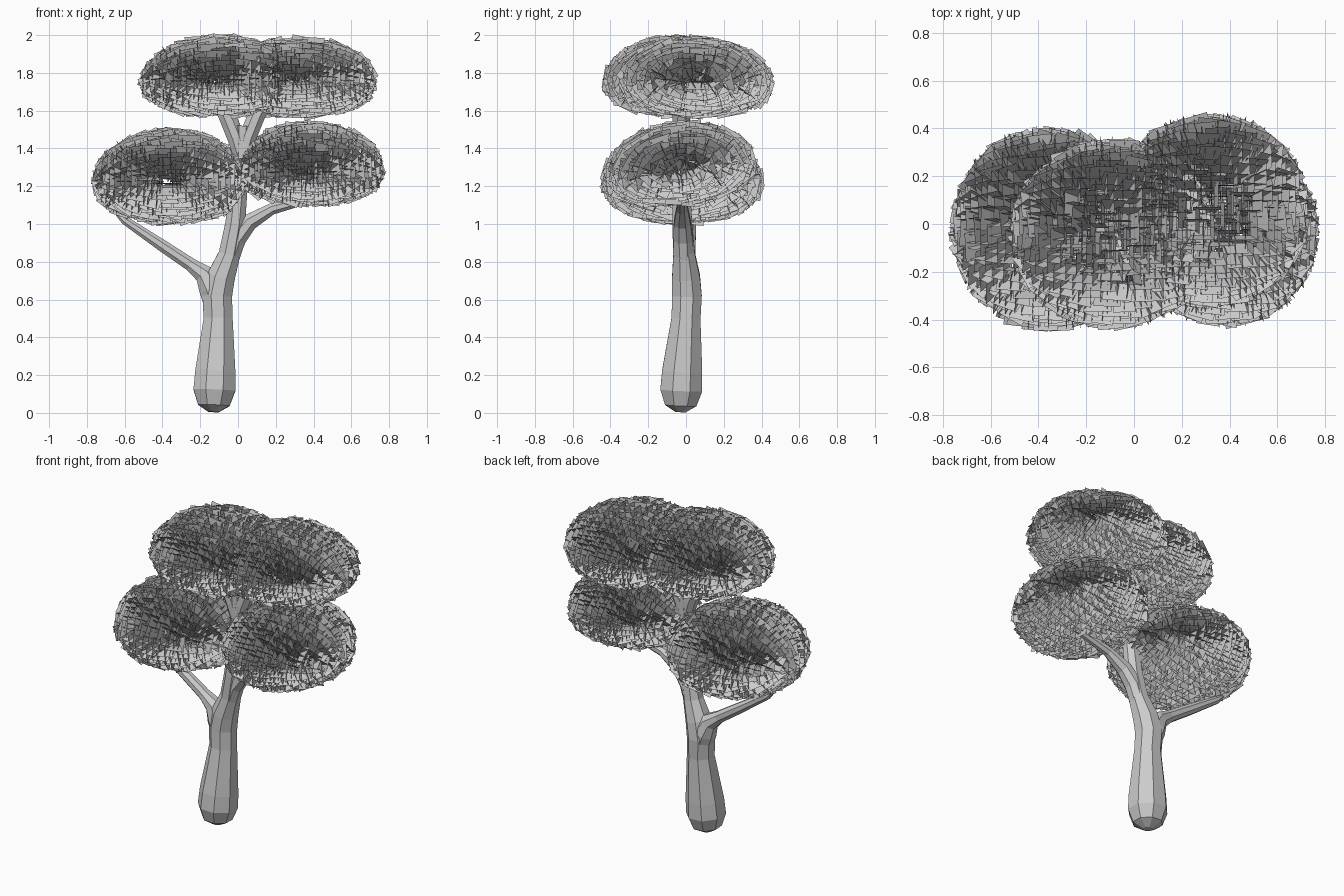
import bpy, bmesh, math, random
from mathutils import Vector, Matrix

if "Cube" in bpy.data.objects:
    bpy.data.objects.remove(bpy.data.objects["Cube"])

random.seed(4)


def make_object(name, bm):
    mesh = bpy.data.meshes.new(name)
    bm.to_mesh(mesh)
    bm.free()
    obj = bpy.data.objects.new(name, mesh)
    bpy.context.collection.objects.link(obj)
    return obj


def limb(name, path, sides=8):
    """Faceted tube through (x, y, z, radius) stations."""
    bm = bmesh.new()
    pts = [Vector(p[:3]) for p in path]
    rings = []
    for i, p in enumerate(pts):
        d = (pts[min(i + 1, len(pts) - 1)] - pts[max(i - 1, 0)]).normalized()
        u = Vector((0, 1, 0)).cross(d).normalized()
        v = d.cross(u)
        r = path[i][3]
        rings.append([bm.verts.new(p + r * (u * math.cos(a) + v * math.sin(a)))
                      for a in [2 * math.pi * (k + 0.5) / sides for k in range(sides)]])
    for a, b in zip(rings, rings[1:]):
        for k in range(sides):
            n = (k + 1) % sides
            bm.faces.new((a[k], a[n], b[n], b[k]))
    bm.faces.new(rings[0][::-1])
    bm.faces.new(rings[-1])
    bmesh.ops.recalc_face_normals(bm, faces=bm.faces)
    return make_object(name, bm)


def foliage(name, centre, size, up, down, tilt=0.0, count=380):
    """Flattened dome covered with crossed leaf cards standing along the normal."""
    bm = bmesh.new()
    rot = Matrix.Rotation(tilt, 3, 'X')
    centre = Vector(centre)
    golden = math.pi * (3 - math.sqrt(5))
    for i in range(count):
        x = 1 - 2 * (i + 0.5) / count
        s = math.sqrt(1 - x * x)
        y, z = s * math.cos(i * golden), s * math.sin(i * golden)
        h = up if z > 0 else down
        n = Vector((x / size[0], y / size[1], z / h)).normalized()
        zz = z if z > 0 else -abs(z) ** 0.85      # fuller underside
        p = Vector((x * size[0], y * size[1], zz * h))
        ring = n.cross(Vector((1, 0, 0))).normalized()
        jitter = Matrix.Rotation(random.gauss(0, 0.13), 3, ring)
        jitter = jitter @ Matrix.Rotation(random.gauss(0, 0.1), 3, n.cross(ring))
        for t in (ring, n.cross(ring)):
            t = rot @ (jitter @ t)
            m = rot @ (jitter @ n)
            w = 0.054 * random.uniform(0.85, 1.2)
            o = 0.036 * random.uniform(0.6, 1.2)
            q = centre + rot @ p
            quad = [q - t * w - m * 0.065, q + t * w - m * 0.065,
                    q + t * w + m * o, q - t * w + m * o]
            bm.faces.new([bm.verts.new(c) for c in quad])
    return make_object(name, bm)


# trunk with rounded foot
limb("trunk", [(-0.13, -0.03, 0.005, 0.03), (-0.128, -0.028, 0.04, 0.09),
               (-0.125, -0.025, 0.12, 0.12), (-0.12, -0.02, 0.22, 0.115),
               (-0.105, 0.0, 0.5, 0.083), (-0.11, 0.005, 0.62, 0.085),
               (-0.09, 0.0, 0.72, 0.08), (-0.045, -0.01, 0.84, 0.062),
               (-0.015, -0.02, 1.0, 0.057), (0.005, -0.025, 1.2, 0.05),
               (0.02, -0.025, 1.36, 0.045), (0.025, -0.025, 1.52, 0.05)])

# side branches
limb("left_branch", [(-0.105, 0.005, 0.55, 0.07), (-0.14, 0.01, 0.66, 0.073),
                     (-0.18, 0.012, 0.735, 0.055), (-0.25, 0.015, 0.785, 0.038),
                     (-0.4, 0.02, 0.885, 0.034), (-0.6, 0.03, 1.02, 0.024),
                     (-0.64, 0.03, 1.06, 0.015)])
limb("right_branch", [(-0.05, -0.01, 0.8, 0.055), (-0.01, -0.015, 0.92, 0.056),
                      (0.06, -0.02, 1.01, 0.048), (0.18, -0.02, 1.08, 0.033),
                      (0.4, -0.02, 1.14, 0.025), (0.48, -0.02, 1.18, 0.015)])

# crown fork
for side, dx in (("left", -0.16), ("right", 0.16)):
    limb("crown_fork_" + side, [(0.02, -0.025, 1.34, 0.04),
                                (0.02 + dx * 0.2, -0.025, 1.46, 0.05),
                                (0.02 + dx * 0.5, -0.025, 1.58, 0.05),
                                (0.02 + dx, -0.02, 1.7, 0.025)])

# leaf clusters
foliage("foliage_lower_left", (-0.36, -0.02, 1.225), (0.37, 0.39), 0.245, 0.19)
foliage("foliage_lower_right", (0.385, -0.03, 1.285), (0.35, 0.365), 0.22, 0.15, 0.12)
foliage("foliage_upper_left", (-0.09, -0.04, 1.755), (0.39, 0.36), 0.21, 0.155)
foliage("foliage_upper_right", (0.32, 0.055, 1.755), (0.375, 0.37), 0.2, 0.155, -0.03)
